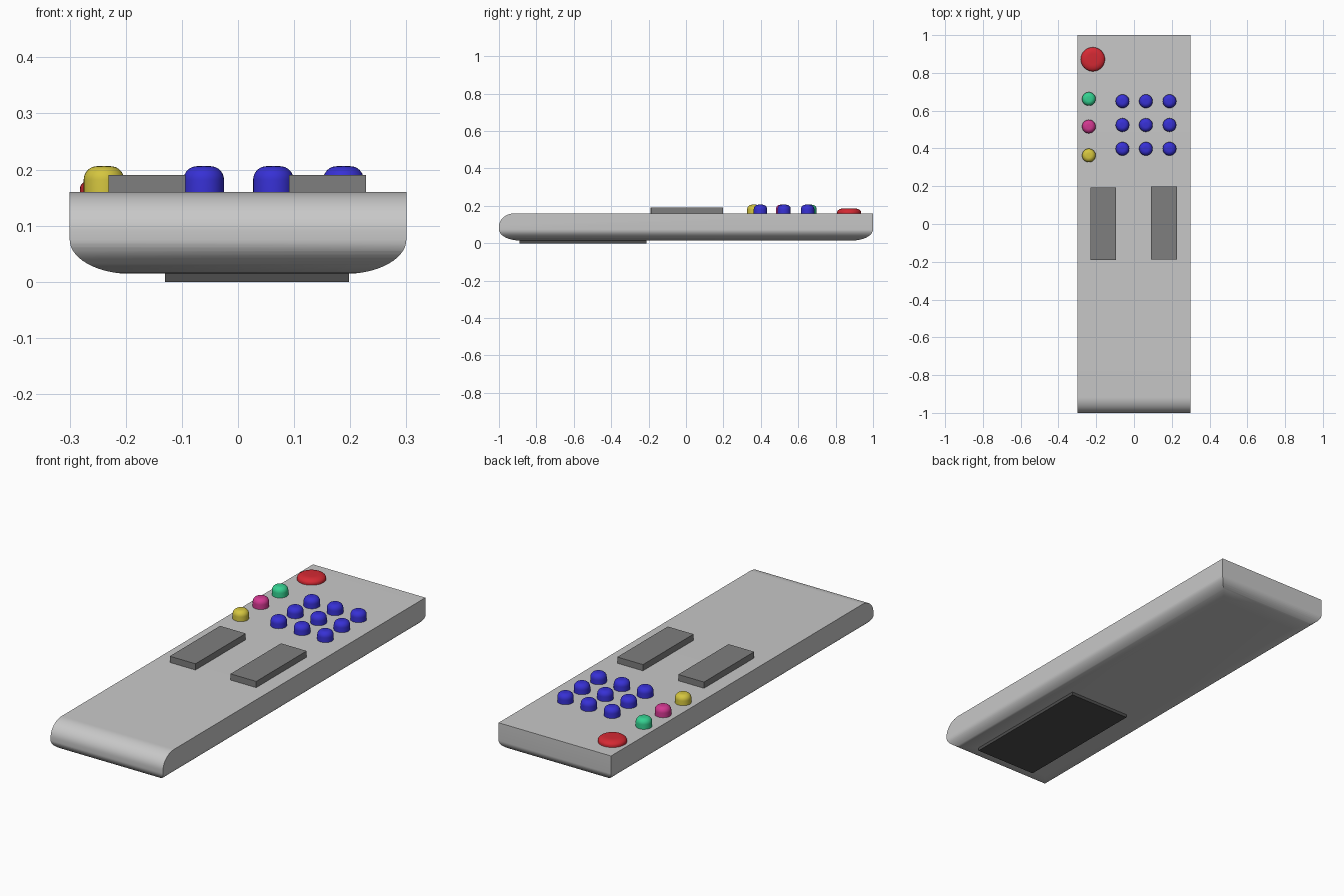
import bpy, bmesh, math
from mathutils import Vector

if "Cube" in bpy.data.objects:
    bpy.data.objects.remove(bpy.data.objects["Cube"])


def material(name, rgb):
    m = bpy.data.materials.new(name)
    m.diffuse_color = (*rgb, 1)
    m.use_nodes = True
    m.node_tree.nodes["Principled BSDF"].inputs["Base Color"].default_value = m.diffuse_color
    return m


GREY = material("light grey", (0.58, 0.58, 0.58))
MID = material("mid grey", (0.21, 0.21, 0.21))
DARK = material("dark grey", (0.075, 0.075, 0.075))
RED = material("red", (0.66, 0.022, 0.033))
BLUE = material("blue", (0.038, 0.03, 0.66))
GREEN = material("green", (0.035, 0.63, 0.28))
PINK = material("pink", (0.64, 0.04, 0.28))
YELLOW = material("yellow", (0.66, 0.56, 0.05))


def make_object(name, bm, mat):
    bmesh.ops.recalc_face_normals(bm, faces=bm.faces)
    me = bpy.data.meshes.new(name)
    bm.to_mesh(me)
    bm.free()
    me.materials.append(mat)
    ob = bpy.data.objects.new(name, me)
    bpy.context.collection.objects.link(ob)
    return ob


def smooth(ob, angle=35):
    bpy.ops.object.select_all(action='DESELECT')
    ob.select_set(True)
    bpy.context.view_layer.objects.active = ob
    bpy.ops.object.shade_smooth_by_angle(angle=math.radians(angle))


def arc(cx, cz, rx, rz, start, end, steps=14):
    """Points on part of an ellipse, angles in degrees."""
    angles = [math.radians(start + (end - start) * i / steps) for i in range(steps + 1)]
    return [(cx + rx * math.cos(a), cz + rz * math.sin(a)) for a in angles]


def extrude(name, profile, to_3d, vec, mat):
    bm = bmesh.new()
    face = bm.faces.new([bm.verts.new(to_3d(*p)) for p in profile])
    new = bmesh.ops.extrude_face_region(bm, geom=[face])["geom"]
    bmesh.ops.translate(bm, vec=vec, verts=[v for v in new if isinstance(v, bmesh.types.BMVert)])
    return make_object(name, bm, mat)


def box(name, lo, hi, mat):
    bm = bmesh.new()
    bmesh.ops.create_cube(bm, size=1)
    lo, hi = Vector(lo), Vector(hi)
    for v in bm.verts:
        v.co = (lo + hi) / 2 + v.co * (hi - lo)
    return make_object(name, bm, mat)


def button(name, x, y, radius, top, round_r, round_z, mat, segments=32):
    """Round button with a softened top edge, turned about its own axis."""
    profile = [(radius, 0.15)] + arc(radius - round_r, top - round_z, round_r, round_z, 0, 90, 8)
    bm = bmesh.new()
    rings = []
    for r, z in profile:
        rings.append([bm.verts.new((x + r * math.cos(t), y + r * math.sin(t), z))
                      for t in (math.tau * i / segments for i in range(segments))])
    for a, b in zip(rings, rings[1:]):
        for i in range(segments):
            j = (i + 1) % segments
            bm.faces.new((a[i], a[j], b[j], b[i]))
    bm.faces.new(rings[-1])
    bm.faces.new(rings[0])
    smooth(make_object(name, bm, mat))


TOP, BASE = 0.16, 0.015

# Body: side profile trimmed by a cross-section with rounded lower edges
side = ([(1, TOP)] + arc(-0.915, 0.09, 0.085, 0.07, 90, 180)
        + arc(-0.89, 0.075, 0.11, 0.06, 180, 270)
        + arc(0.89, 0.075, 0.11, 0.06, 270, 360))
body = extrude("body", side, lambda y, z: (-0.35, y, z), (0.7, 0, 0), GREY)
section = ([(0.3, 0.3), (-0.3, 0.3)] + arc(-0.19, 0.075, 0.11, 0.061, 180, 270)
           + arc(0.19, 0.075, 0.11, 0.061, 270, 360))
cutter = extrude("body_cutter", section, lambda x, z: (x, -1.1, z), (0, 2.2, 0), GREY)
mod = body.modifiers.new("trim", 'BOOLEAN')
mod.operation, mod.solver, mod.object = 'INTERSECT', 'EXACT', cutter
bpy.context.view_layer.objects.active = body
bpy.ops.object.modifier_apply(modifier=mod.name)
bpy.data.objects.remove(cutter)
smooth(body)

# Battery cover underneath
box("battery_cover", (-0.13, -0.89, 0), (0.198, -0.21, 0.03), DARK)

# Two rocker bars
box("left_rocker", (-0.231, -0.19, 0.15), (-0.094, 0.193, 0.19), MID)
box("right_rocker", (0.091, -0.187, 0.15), (0.228, 0.198, 0.19), MID)

# Number pad
for row, y in enumerate((0.65, 0.524, 0.398)):
    for col, x in enumerate((-0.061, 0.063, 0.188)):
        button(f"number_button_{row * 3 + col + 1}", x, y, 0.036, 0.206, 0.024, 0.024, BLUE)

# Coloured function buttons and power button
for name, y, mat in (("green", 0.662, GREEN), ("pink", 0.516, PINK), ("yellow", 0.363, YELLOW)):
    button(f"{name}_button", -0.239, y, 0.036, 0.206, 0.024, 0.024, mat)
button("power_button", -0.218, 0.872, 0.064, 0.186, 0.035, 0.02, RED)
